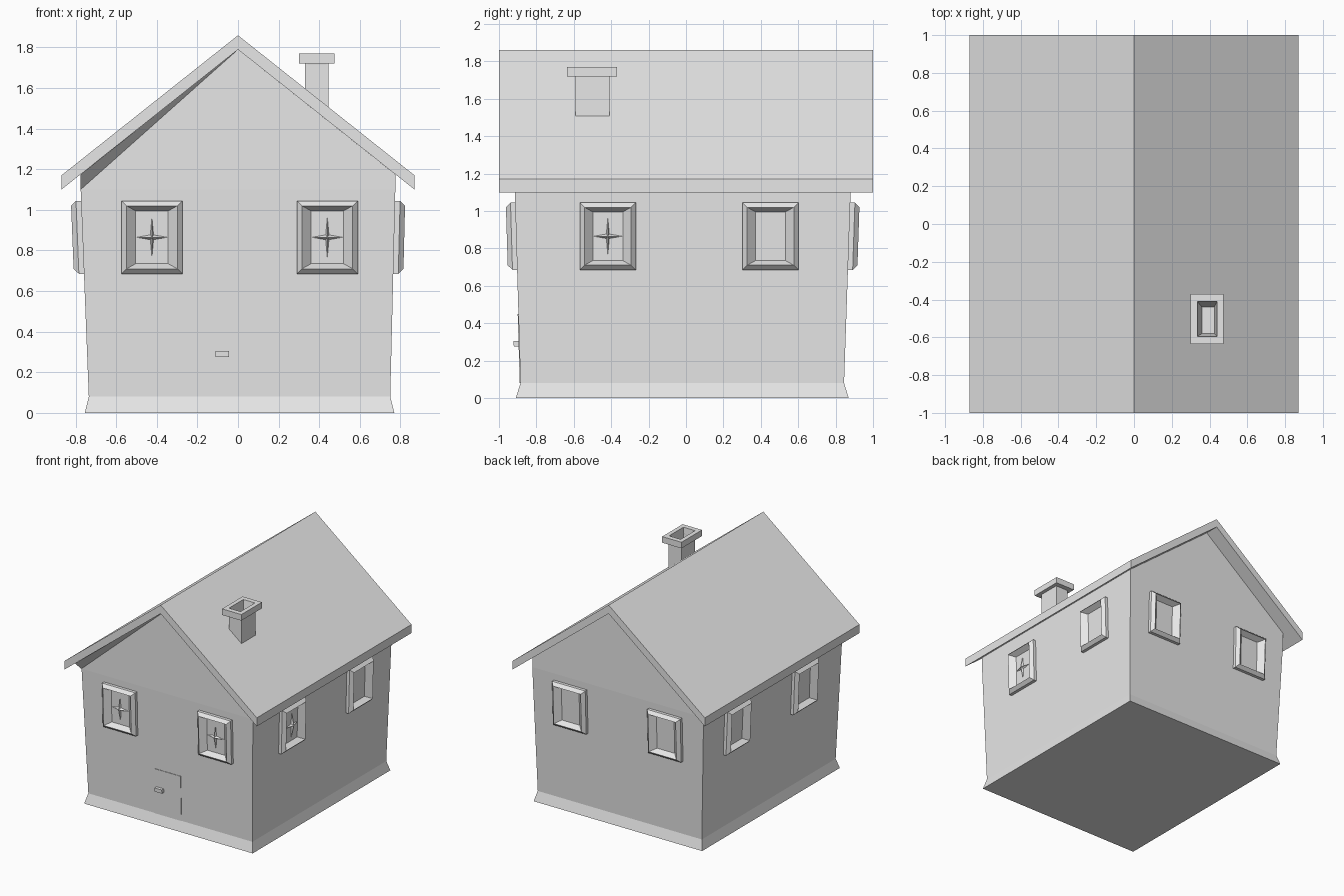
import bpy
from mathutils import Vector

if "Cube" in bpy.data.objects:
    bpy.data.objects.remove(bpy.data.objects["Cube"])

grey = bpy.data.materials.new("light grey")
grey.diffuse_color = (0.8, 0.8, 0.8, 1)
grey.use_nodes = True
grey.node_tree.nodes["Principled BSDF"].inputs["Base Color"].default_value = grey.diffuse_color


def make(name, verts, faces):
    me = bpy.data.meshes.new(name)
    me.from_pydata([tuple(v) for v in verts], [], faces)
    me.materials.append(grey)
    me.update()
    ob = bpy.data.objects.new(name, me)
    bpy.context.collection.objects.link(ob)
    return ob


def loft(loops, start=False, end=True):
    """Join equal loops (counter-clockwise from outside) with quads, plus end caps."""
    n = len(loops[0])
    verts = [v for lp in loops for v in lp]
    faces = [(k * n + i, k * n + (i + 1) % n, (k + 1) * n + (i + 1) % n, (k + 1) * n + i)
             for k in range(len(loops) - 1) for i in range(n)]
    if start:
        faces.append(tuple(reversed(range(n))))
    if end:
        faces.append(tuple(range((len(loops) - 1) * n, len(loops) * n)))
    return verts, faces


def rect(x0, x1, y0, y1, z):
    return [(x0, y0, z), (x1, y0, z), (x1, y1, z), (x0, y1, z)]


# Walls: flared plinth, slightly widening storey, two gables
loops = [rect(-.755, .77, -.91, .87, 0),
         rect(-.735, .75, -.885, .845, .08),
         rect(-.775, .775, -.915, .88, 1.10),
         rect(-.775, .775, -.915, .88, 1.175)]
verts, faces = loft(loops, start=True, end=False)
verts += [(0, -.915, 1.79), (0, .88, 1.79)]
faces += [(12, 13, 16), (14, 15, 17)]
make("walls", verts, faces)

# Roof: chevron profile extruded along y
profile = [(-.87, 1.10), (0, 1.79), (.87, 1.10), (.87, 1.17), (0, 1.86), (-.87, 1.17)]
verts = [(x, y, z) for y in (-1, 1) for x, z in profile]
faces = [(i, i + 6, (i + 1) % 6 + 6, (i + 1) % 6) for i in range(6)]
faces += [(0, 1, 4, 5), (1, 2, 3, 4), (11, 10, 7, 6), (10, 9, 8, 7)]
make("roof", verts, faces)

# Slanted soffit under the front left eave
make("soffit", [(-.775, -.918, 1.10), (0, -.918, 1.79), (-.775, -1, 1.175)], [(0, 1, 2)])

# Chimney: shaft, cap and tapered flue
make("chimney", *loft([
    rect(.33, .445, -.59, -.41, 1.47), rect(.33, .445, -.59, -.41, 1.72),
    rect(.30, .475, -.635, -.37, 1.72), rect(.30, .475, -.635, -.37, 1.77),
    rect(.335, .44, -.595, -.41, 1.77), rect(.36, .425, -.58, -.44, 1.60)], start=True))


# Windows: frame lofted from wall to rim and back to the pane
def window(name, origin, u, n, lean, cross):
    o, u, n = Vector(origin), Vector(u), Vector(n)
    v = Vector((0, 0, 1)) + n * lean

    def at(a, b, c):
        return o + u * a + v * b + n * c

    rings = [(.15, .18, -.005), (.15, .18, .025), (.125, .155, .05), (.08, .13, .006)]
    make(name + "_frame", *loft([[at(-w, -h, d), at(w, -h, d), at(w, h, d), at(-w, h, d)]
                                 for w, h, d in rings]))
    if cross:  # four-pointed glazing bar star
        pts = [(.075, 0), (.008, .012), (0, .10), (-.008, .012),
               (-.075, 0), (-.008, -.012), (0, -.10), (.008, -.012)]
        vs = [at(a, b, .008) for a, b in pts] + [at(0, 0, .03)]
        make(name + "_bars", vs, [(i, (i + 1) % 8, 8) for i in range(8)])


Z = .865
for side, s in (("left", -1), ("right", 1)):
    window("front_window_" + side, (.008 + s * .432, -.908, Z), (1, 0, 0), (0, -1, 0), .03, True)
    window("back_window_" + side, (s * .43, .872, Z), (-1, 0, 0), (0, 1, 0), .034, False)
for place, y in (("front", -.418), ("rear", .452)):
    window("right_window_" + place, (.769, y, Z), (0, 1, 0), (1, 0, 0), .025, place == "front")
    window("left_window_" + place, (-.766, y, Z), (0, -1, 0), (-1, 0, 0), .04, False)


# Door plate following the wall's lean, and a small wedge handle
def slab(x0, x1, z0, z1, d0, d1):
    def wall(z):
        return -.885 - .03 * (z - .08) / 1.02

    return loft([[(x0, wall(z0) - d, z0), (x1, wall(z0) - d, z0),
                  (x1, wall(z1) - d, z1), (x0, wall(z1) - d, z1)] for d in (d0, d1)])


make("door", *slab(-.13, .11, .08, .45, -.003, .004))
make("door_handle", *slab(-.11, -.045, .275, .305, 0, .03))
